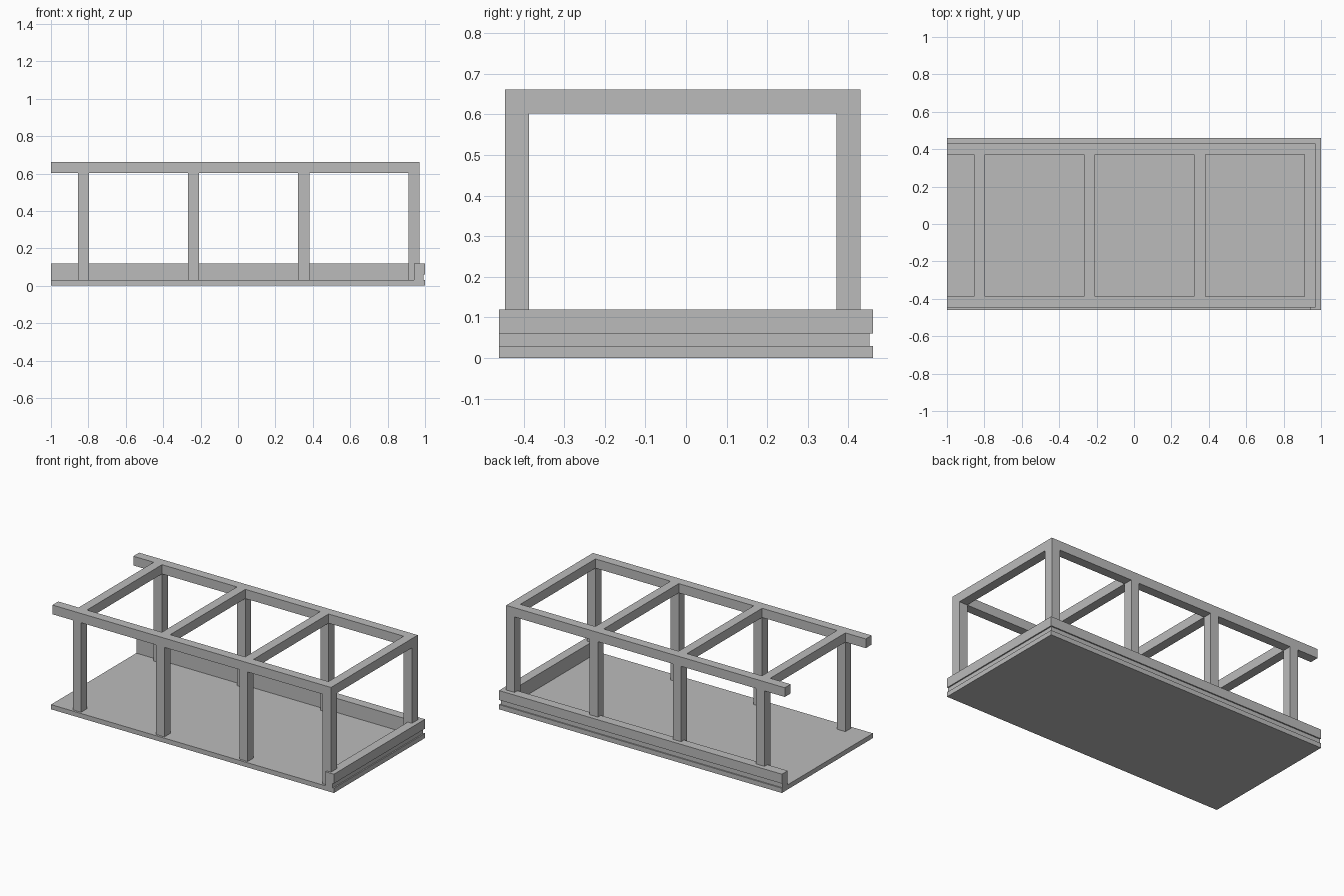
import bpy

cube = bpy.data.objects.get("Cube")
if cube:
    bpy.data.objects.remove(cube, do_unlink=True)

grey = bpy.data.materials.new("grey")
grey.use_nodes = True
colour = (0.5, 0.5, 0.5, 1)
grey.diffuse_color = colour
grey.node_tree.nodes["Principled BSDF"].inputs["Base Color"].default_value = colour


def box(name, x, y, z):
    """Box from (min, max) ranges on each axis."""
    spans = (x, y, z)
    bpy.ops.mesh.primitive_cube_add(size=1, location=[sum(s) / 2 for s in spans])
    ob = bpy.context.object
    ob.name = name
    ob.scale = [s[1] - s[0] for s in spans]
    bpy.ops.object.transform_apply(location=False, rotation=False, scale=True)
    ob.data.materials.append(grey)
    return ob


HALF_W = 0.46       # half depth of the base
BAR = 0.059         # thickness of every bar
BASE, LIP, RIM = 0.03, 0.06, 0.12
BEAM, TOP = 0.602, 0.661
FRONT, BACK = -0.446, 0.371   # near faces of the two frame sides
END = 0.97
PITCH = 0.589
GROOVE = 0.008

# Base plate
box("base_plate", (-1, 1), (-HALF_W, HALF_W), (0, BASE))

# Curbs along the back and one end, with a groove under the outer lip
for part, z, inset in (("curb_foot", (BASE, LIP), GROOVE), ("curb_lip", (LIP, RIM), 0)):
    box("back_" + part, (-1, 1 - inset), (HALF_W - BAR, HALF_W - inset), z)
    box("end_" + part, (1 - BAR, 1 - inset), (-HALF_W, HALF_W - BAR), z)

# Long top rails
for side, y in (("front", FRONT), ("back", BACK)):
    box(side + "_top_rail", (-1, END), (y, y + BAR), (BEAM, TOP))

# Posts and cross beams
for i in range(4):
    x = (END - BAR - i * PITCH, END - i * PITCH)
    for side, y in (("front", FRONT), ("back", BACK)):
        box(f"{side}_post_{i + 1}", x, (y, y + BAR), (BASE, BEAM))
    box(f"cross_beam_{i + 1}", x, (FRONT + BAR, BACK), (BEAM, TOP))
